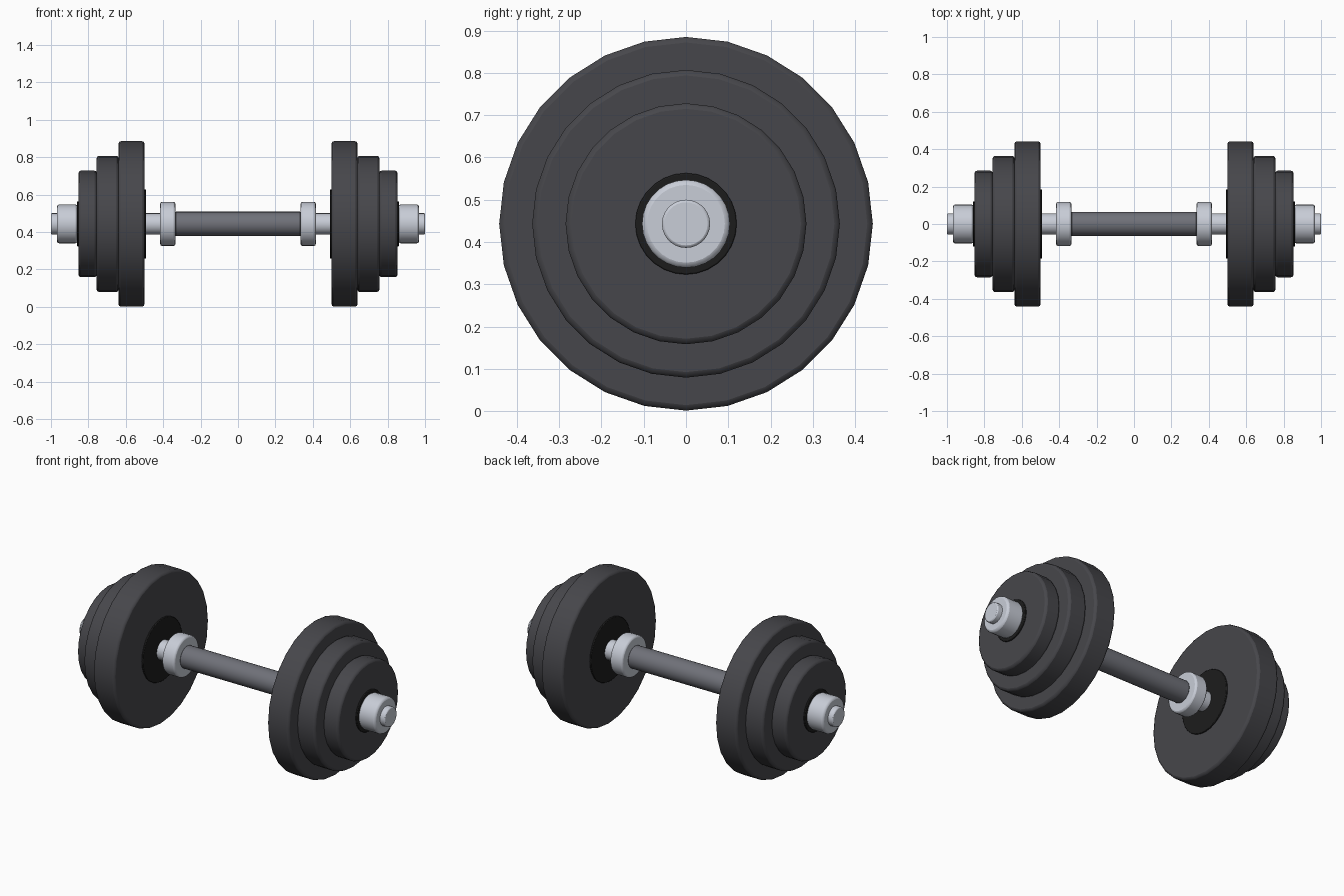
import bpy
import bmesh
from math import radians
from mathutils import Matrix

cube = bpy.data.objects.get("Cube")
if cube:
    bpy.data.objects.remove(cube, do_unlink=True)

AXIS_Z = 0.443  # height of the bar's centre line


def material(name, rgb, metallic=0.0):
    mat = bpy.data.materials.new(name)
    mat.use_nodes = True
    mat.diffuse_color = (*rgb, 1)
    shader = mat.node_tree.nodes["Principled BSDF"]
    shader.inputs["Base Color"].default_value = (*rgb, 1)
    shader.inputs["Roughness"].default_value = 0.5
    return mat


rubber = material("dark_grey_rubber", (0.062, 0.062, 0.070))
black = material("black_hub", (0.012, 0.012, 0.012))
steel = material("light_steel", (0.58, 0.61, 0.68))
knurl = material("grey_grip", (0.16, 0.165, 0.19))


def disc(name, x0, x1, radius, mat, sides=28, bevel=0.0):
    """Cylinder along x from x0 to x1 with softened rims."""
    bm = bmesh.new()
    bmesh.ops.create_cone(bm, cap_ends=True, segments=sides, radius1=radius,
                          radius2=radius, depth=abs(x1 - x0))
    bm.transform(Matrix.Rotation(radians(90), 4, "Y"))
    mesh = bpy.data.meshes.new(name)
    bm.to_mesh(mesh)
    bm.free()
    mesh.materials.append(mat)
    obj = bpy.data.objects.new(name, mesh)
    obj.location = ((x0 + x1) / 2, 0, AXIS_Z)
    bpy.context.collection.objects.link(obj)
    if bevel:
        mod = obj.modifiers.new("soft_rim", "BEVEL")
        mod.width = bevel
        mod.segments = 2
        mod.limit_method = "ANGLE"
        mod.angle_limit = radians(40)
    bpy.ops.object.select_all(action="DESELECT")
    obj.select_set(True)
    bpy.context.view_layer.objects.active = obj
    bpy.ops.object.shade_smooth_by_angle(angle=radians(35))
    return obj


# Bar and grip
disc("bar", -1.0, 1.0, 0.057, steel, bevel=0.006)
disc("grip", -0.335, 0.335, 0.065, knurl, bevel=0.004)

# Parts on each end: name, inner x, outer x, radius, colour, rim bevel
END_PARTS = [
    ("inner_collar", 0.335, 0.416, 0.118, steel, 0.010),
    ("inner_hub", 0.492, 0.52, 0.185, black, 0.003),
    ("large_plate", 0.50, 0.639, 0.442, rubber, 0.013),
    ("medium_plate", 0.638, 0.756, 0.364, rubber, 0.013),
    ("small_plate", 0.755, 0.853, 0.285, rubber, 0.013),
    ("outer_hub", 0.84, 0.861, 0.120, black, 0.003),
    ("lock_nut", 0.858, 0.968, 0.104, steel, 0.012),
]
for side, sign in (("left", 1), ("right", -1)):
    for name, x0, x1, radius, mat, bevel in END_PARTS:
        disc(f"{side}_{name}", sign * x0, sign * x1, radius, mat, bevel=bevel)
